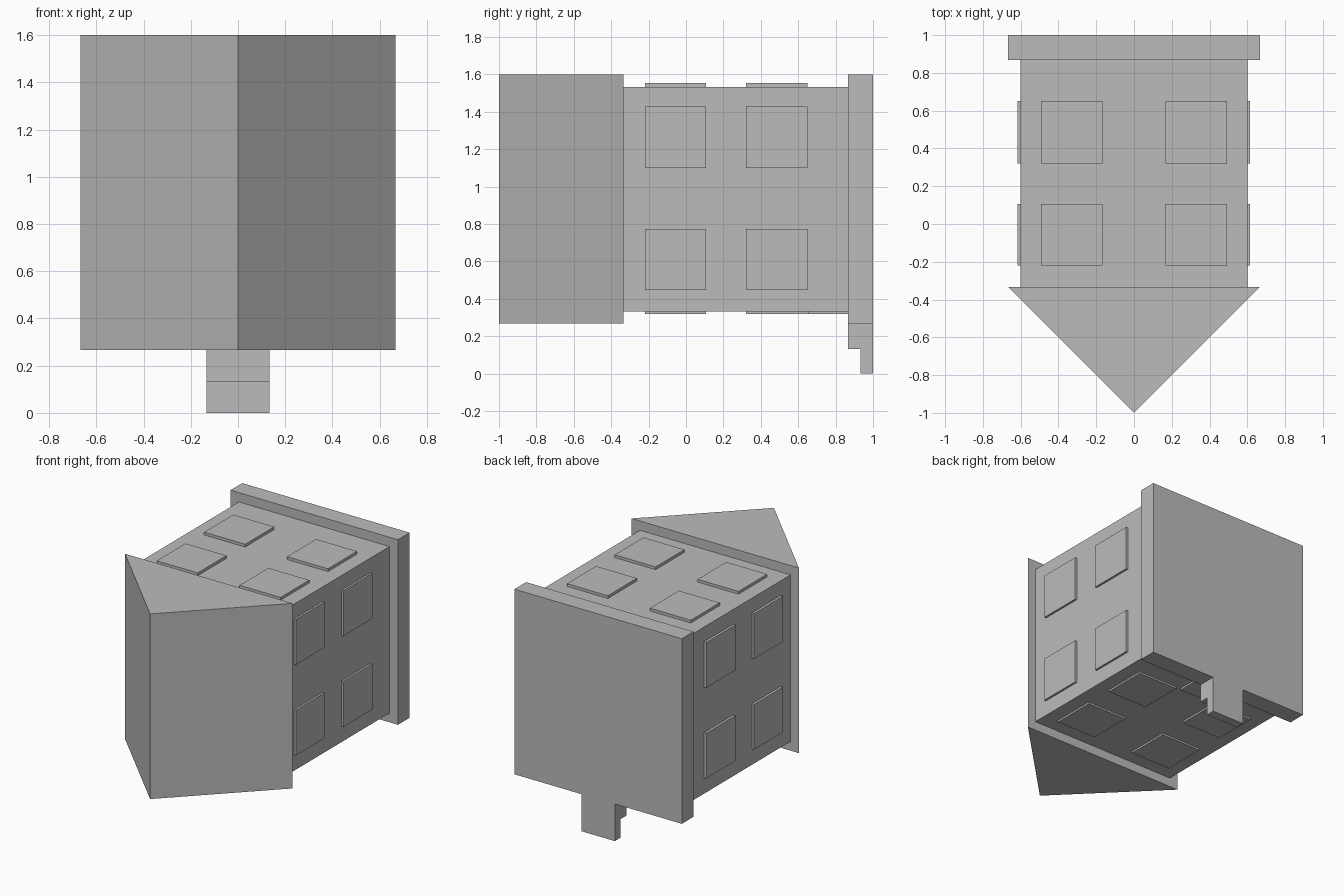
import bpy
import bmesh

cube = bpy.data.objects.get("Cube")
if cube:
    bpy.data.objects.remove(cube, do_unlink=True)

# One plain grey for the whole house
GREY = (0.5, 0.5, 0.5, 1)
grey = bpy.data.materials.new("plain grey")
grey.use_nodes = True
grey.diffuse_color = GREY
grey.node_tree.nodes["Principled BSDF"].inputs["Base Color"].default_value = GREY


def prism(name, profile, axis, low, high):
    """Extrude a 2D profile along an axis (0 = x, 2 = z)."""
    bm = bmesh.new()

    def point(u, v, w):
        return (w, u, v) if axis == 0 else (u, v, w)

    face = bm.faces.new([bm.verts.new(point(u, v, low)) for u, v in profile])
    extruded = bmesh.ops.extrude_face_region(bm, geom=[face])["geom"]
    moved = [g for g in extruded if isinstance(g, bmesh.types.BMVert)]
    bmesh.ops.translate(bm, verts=moved, vec=point(0, 0, high - low))
    bmesh.ops.recalc_face_normals(bm, faces=bm.faces)
    mesh = bpy.data.meshes.new(name)
    bm.to_mesh(mesh)
    bm.free()
    mesh.materials.append(grey)
    obj = bpy.data.objects.new(name, mesh)
    bpy.context.collection.objects.link(obj)
    return obj


def box(name, x, y, z):
    corners = [(x[0], y[0]), (x[1], y[0]), (x[1], y[1]), (x[0], y[1])]
    return prism(name, corners, 2, *z)


# Main masses: pointed roof, walls and base slab
prism("roof", [(-0.667, -0.333), (0, -1), (0.667, -0.333)], 2, 0.267, 1.6)
box("walls", (-0.6, 0.6), (-0.333, 0.867), (0.333, 1.533))
box("base_slab", (-0.667, 0.667), (0.867, 1), (0.267, 1.6))

# Two-tread doorstep below the slab
prism("doorstep", [(0.867, 0.267), (0.867, 0.133), (0.933, 0.133),
                   (0.933, 0), (1, 0), (1, 0.267)], 0, -0.133, 0.133)

# Door on the underside wall
box("door", (-0.133, 0.133), (0.653, 0.867), (0.32, 0.333))

# Raised window panels, four on each long wall
FLOORS = {"upper": (-0.22, 0.107), "lower": (0.32, 0.65)}
for floor, y in FLOORS.items():
    for side, x in {"right": (-0.493, -0.167), "left": (0.167, 0.493)}.items():
        box(f"top_window_{floor}_{side}", x, y, (1.533, 1.553))
        box(f"bottom_window_{floor}_{side}", x, y, (0.32, 0.333))
    for row, z in {"low": (0.447, 0.773), "high": (1.1, 1.427)}.items():
        box(f"right_window_{floor}_{row}", (-0.618, -0.6), y, z)
        box(f"left_window_{floor}_{row}", (0.6, 0.615), y, z)
